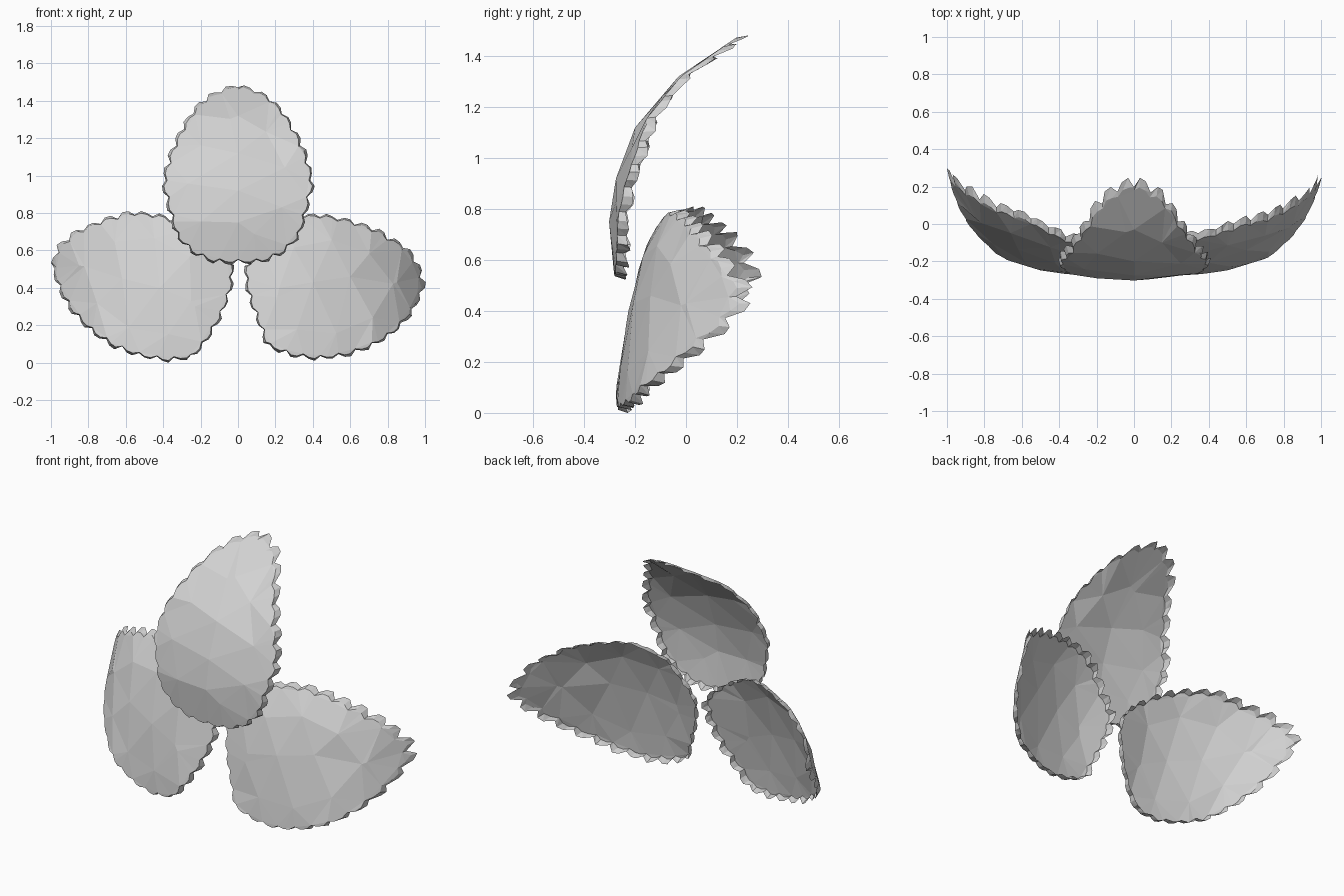
import bpy, bmesh, random
from mathutils import Vector
from mathutils.geometry import delaunay_2d_cdt

if "Cube" in bpy.data.objects:
    bpy.data.objects.remove(bpy.data.objects["Cube"])

random.seed(4)

grey = bpy.data.materials.new("pale_grey")
grey.diffuse_color = (0.65, 0.65, 0.65, 1)
grey.use_nodes = True
grey.node_tree.nodes["Principled BSDF"].inputs["Base Color"].default_value = grey.diffuse_color


def curve(points, t):
    """Piecewise linear profile lookup."""
    if t <= points[0][0]:
        return points[0][1]
    for (a, b), (c, d) in zip(points, points[1:]):
        if t <= c:
            return b + (d - b) * (t - a) / (c - a)
    return points[-1][1]


# Depth of the upright petal along its height
UPRIGHT = [(.53, -.28), (.62, -.292), (.75, -.302), (.92, -.275), (1.12, -.2),
           (1.32, -.03), (1.485, .215)]
# Depth of the side petals: along their length, plus a backward lean with height
ALONG = [(.03, -.235), (.2, -.275), (.36, -.268), (.5, -.248), (.72, -.18),
         (.85, -.085), (.92, -.01), (.98, .09), (1.0, .14)]
LEAN = [(.1, 0), (.4, .048), (.6, .095), (.68, .13), (.75, .17), (.8, .205)]


def upright_depth(x, z):
    flare = .04 if z < 1.15 else .02
    return curve(UPRIGHT, z) + flare * (x / .38) ** 2


def side_depth(x, z):
    x = abs(x)
    return curve(ALONG, x) + curve(LEAN, z) * (1 + 1.2 * max(0, x - .4))


def resample(points, count):
    """Evenly spaced points around a closed outline."""
    pts = [Vector(p) for p in points]
    segs = [(a, b, (b - a).length) for a, b in zip(pts, pts[1:] + pts[:1])]
    step = sum(s[2] for s in segs) / count
    out, pos, want = [], 0, 0
    for a, b, length in segs:
        while want < pos + length - 1e-6 and len(out) < count:
            out.append(a.lerp(b, (want - pos) / length))
            want += step
        pos += length
    return out


def petal(name, outline, depth, tip, spine, teeth=28):
    base = resample(outline, teeth * 3)
    n = len(base)
    tip = Vector(tip)
    centre = sum(base, Vector((0, 0))) / n
    # gently scalloped front edge and flared, ragged back edge
    front, back = [], []
    for i, p in enumerate(base):
        along = base[(i + 1) % n] - base[i - 1]
        out = Vector((along.y, -along.x)).normalized()
        near_tip = max(0, 1 - (p - tip).length / .4)
        front.append(p + out * ((-.022, -.008, -.006)[i % 3] - .008 * near_tip * random.random()))
        q = p + out * ((-.016, .003, .006)[i % 3] + random.uniform(-.005, .003))
        deep = (.032, .046, .042)[i % 3] + random.uniform(-.007, .007)
        back.append((q, deep + near_tip * (-.008, .012, .006)[i % 3]))

    # sparse inner points give broad flat facets
    inner = [centre.lerp(p, .66) for p in base[4::10]] + [Vector(s) for s in spine]
    verts, _, faces, *_ = delaunay_2d_cdt(
        front + inner, [(i, (i + 1) % n) for i in range(n)], [], 1, 1e-5)

    bm = bmesh.new()
    sheet = [bm.verts.new((v.x, depth(v.x, v.y), v.y)) for v in verts]
    for f in faces:
        bm.faces.new([sheet[i] for i in f])
    # open rim running backwards from the edge
    rim = [bm.verts.new((q.x, depth(p.x, p.y) + d, max(q.y, 0)))
           for p, (q, d) in zip(front, back)]
    for i in range(n):
        j = (i + 1) % n
        bm.faces.new((sheet[j], sheet[i], rim[i]))
        bm.faces.new((sheet[j], rim[i], rim[j]))
    mesh = bpy.data.meshes.new(name)
    bm.to_mesh(mesh)
    bm.free()
    mesh.materials.append(grey)
    obj = bpy.data.objects.new(name, mesh)
    bpy.context.collection.objects.link(obj)


# Upright petal, mirrored from its right half
half = [(0, .53), (.13, .535), (.24, .58), (.33, .67), (.365, .79), (.405, .95),
        (.39, 1.04), (.36, 1.13), (.315, 1.23), (.25, 1.34), (.175, 1.42),
        (.09, 1.46), (0, 1.49)]
petal("upper_petal", half + [(-x, z) for x, z in half[-2:0:-1]], upright_depth,
      (0, 1.49), [(0, .75), (0, .92), (0, 1.12), (0, 1.32)])

# Right petal
right = [(.035, .45), (.06, .33), (.11, .2), (.15, .09), (.28, .035), (.42, .015),
         (.58, .035), (.72, .085), (.84, .16), (.93, .26), (.985, .36), (1.0, .43),
         (.98, .51), (.9, .62), (.75, .71), (.6, .765), (.45, .795), (.33, .79),
         (.2, .73), (.09, .59), (.04, .52)]
petal("right_petal", right, side_depth, (1, .43),
      [(.22, .4), (.4, .43), (.6, .46), (.85, .43)])

# Left petal
left = [(-.02, .5), (-.035, .38), (-.08, .26), (-.16, .12), (-.24, .025), (-.38, .005),
        (-.52, .03), (-.66, .08), (-.78, .16), (-.89, .27), (-.96, .39), (-1.0, .52),
        (-.97, .62), (-.86, .71), (-.72, .77), (-.56, .81), (-.4, .79),
        (-.26, .73), (-.12, .63), (-.04, .55)]
petal("left_petal", left[::-1], side_depth, (-1, .53),
      [(-.25, .33), (-.42, .4), (-.62, .45), (-.85, .52)])
